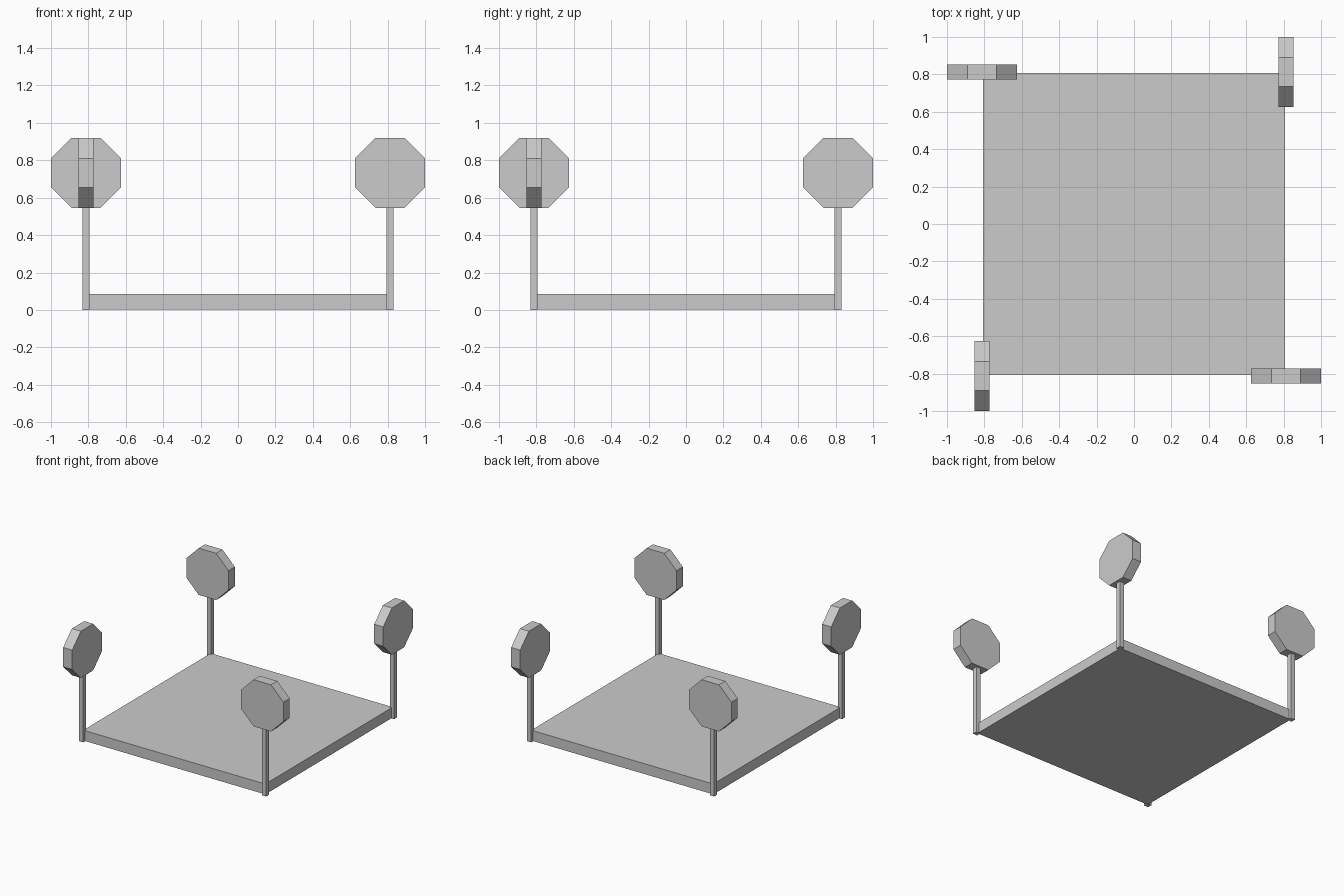
import bpy
from math import pi

if "Cube" in bpy.data.objects:
    bpy.data.objects.remove(bpy.data.objects["Cube"], do_unlink=True)

grey = bpy.data.materials.new("plain grey")
grey.use_nodes = True
COLOUR = (0.6, 0.6, 0.6, 1)
grey.diffuse_color = COLOUR
grey.node_tree.nodes["Principled BSDF"].inputs["Base Color"].default_value = COLOUR

CORNER = 0.8125    # post centre distance along each axis
SIGN_HALF = 0.1875 # half the width across the flats
SIGN_Z = 0.733


def finish(name):
    ob = bpy.context.object
    ob.name = ob.data.name = name
    ob.data.materials.append(grey)
    bpy.ops.object.transform_apply(location=False, rotation=True, scale=True)
    return ob


def box(name, centre, size):
    bpy.ops.mesh.primitive_cube_add(size=1, location=centre)
    bpy.context.object.scale = size
    return finish(name)


def octagon(name, centre, thickness, turn):
    # octagonal disc standing on a flat side, facing y before the turn
    bpy.ops.mesh.primitive_cylinder_add(
        vertices=8, radius=SIGN_HALF / 0.92388, depth=thickness, location=centre)
    ob = bpy.context.object
    # spin the ring so flats lie on the axes
    ob.rotation_euler = (0, 0, pi / 8)
    bpy.ops.object.transform_apply(location=False, rotation=True, scale=False)
    ob.rotation_euler = (pi / 2, 0, turn)
    return finish(name)


# Floor slab
box("floor_slab", (0, 0, 0.0435), (1.617, 1.617, 0.083))

# Corner posts, each with an octagonal panel turned a quarter from the last
corners = [("front_left", 1, -1, 0), ("back_left", 1, 1, pi / 2),
           ("back_right", -1, 1, 0), ("front_right", -1, -1, pi / 2)]
for label, sx, sy, turn in corners:
    x, y = sx * CORNER, sy * CORNER
    box(label + "_post", (x, y, 0.29), (0.038, 0.038, 0.58))
    octagon(label + "_panel", (x, y, SIGN_Z), 0.08, turn)
